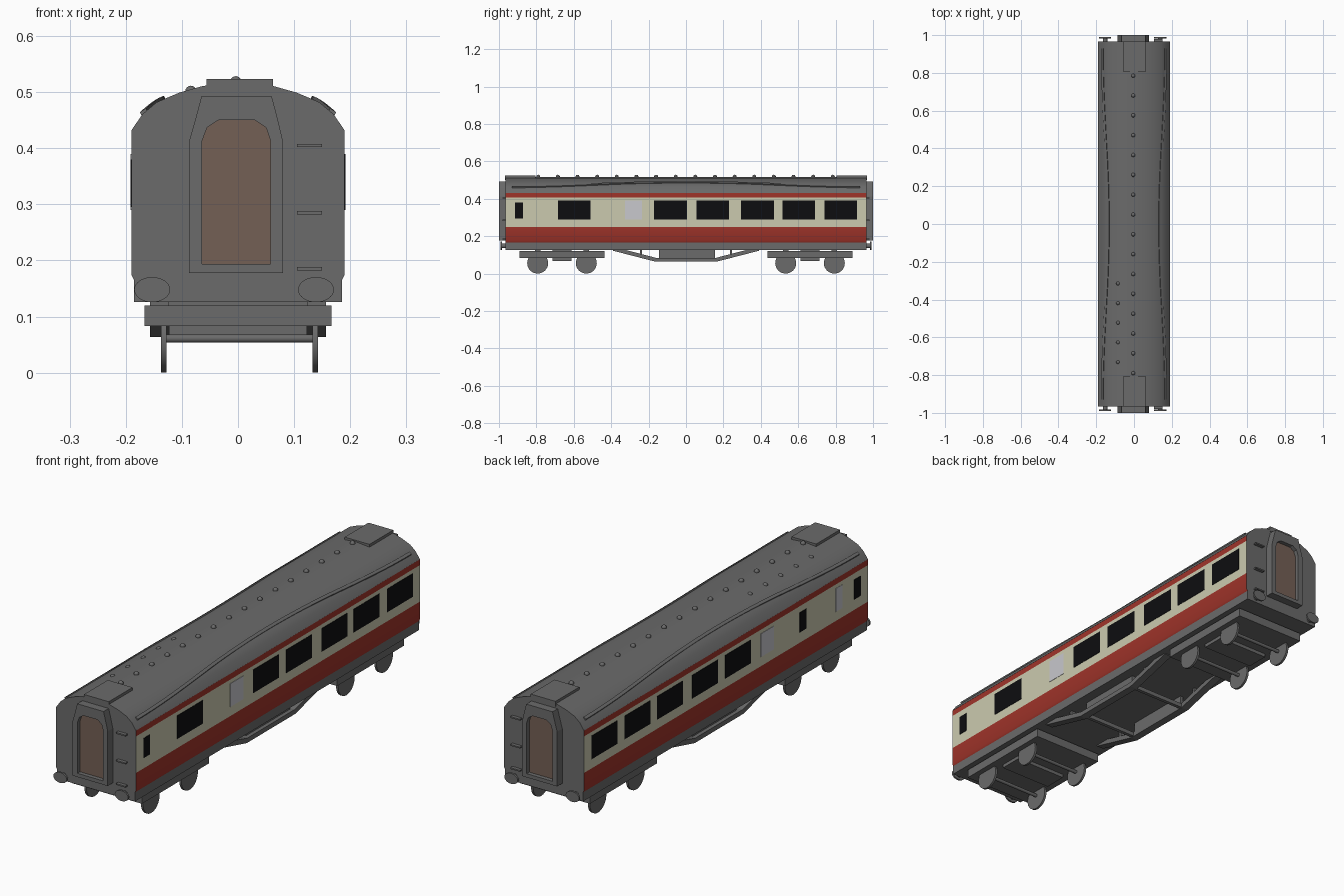
import bpy, bmesh, math
from mathutils import Matrix

if "Cube" in bpy.data.objects:
    bpy.data.objects.remove(bpy.data.objects["Cube"])


def material(name, rgb):
    m = bpy.data.materials.new(name)
    m.diffuse_color = (*rgb, 1)
    m.use_nodes = True
    m.node_tree.nodes["Principled BSDF"].inputs["Base Color"].default_value = m.diffuse_color
    return m


GREY = material("dark grey", (0.145, 0.145, 0.145))
RED = material("crimson", (0.35, 0.034, 0.023))
CREAM = material("cream", (0.60, 0.59, 0.43))
GLASS = material("black glass", (0.004, 0.004, 0.005))
FROST = material("frosted glass", (0.58, 0.58, 0.61))
BROWN = material("brown", (0.175, 0.116, 0.09))


def finish(name, bm, mats, smooth=False):
    bmesh.ops.recalc_face_normals(bm, faces=bm.faces)
    me = bpy.data.meshes.new(name)
    bm.to_mesh(me)
    bm.free()
    for m in mats:
        me.materials.append(m)
    ob = bpy.data.objects.new(name, me)
    bpy.context.collection.objects.link(ob)
    if smooth:
        bpy.ops.object.select_all(action='DESELECT')
        ob.select_set(True)
        bpy.context.view_layer.objects.active = ob
        bpy.ops.object.shade_smooth_by_angle(angle=math.radians(32))
    return ob


def box(name, x, y, z, mat=GREY):
    bm = bmesh.new()
    bmesh.ops.create_cube(bm, size=1)
    for v in bm.verts:
        v.co = [r[0] + (c + 0.5) * (r[1] - r[0]) for c, r in zip(v.co, (x, y, z))]
    return finish(name, bm, [mat])


def loft(bm, loops, caps=True, closed=False):
    rows = [[bm.verts.new(p) for p in loop] for loop in loops]
    n = len(rows[0])
    pairs = list(zip(rows, rows[1:])) + ([(rows[-1], rows[0])] if closed else [])
    for a, b in pairs:
        for i in range(n):
            bm.faces.new((a[i], a[(i + 1) % n], b[(i + 1) % n], b[i]))
    if caps:
        bm.faces.new(rows[0])
        bm.faces.new(rows[-1])


def prism(name, pts, axis, a, b, mat=GREY):
    bm = bmesh.new()
    place = (lambda p, t: (t, *p)) if axis == 'X' else (lambda p, t: (p[0], t, p[1]))
    loft(bm, [[place(p, t) for p in pts] for t in (a, b)])
    return finish(name, bm, [mat])


def cylinder(name, centre, r, depth, axis, scale=(1, 1, 1), segments=32):
    bm = bmesh.new()
    bmesh.ops.create_cone(bm, cap_ends=True, segments=segments, radius1=r, radius2=r, depth=depth)
    rot = Matrix.Rotation(math.pi / 2, 4, 'Y' if axis == 'X' else 'X')
    bm.transform(Matrix.Translation(centre) @ Matrix.Diagonal((*scale, 1)) @ rot)
    return finish(name, bm, [GREY], True)


# Body shell: one cross-section, side faces coloured by height
ROOF = [(0.19, 0.432), (0.17, 0.461), (0.145, 0.482), (0.105, 0.499), (0.0625, 0.511), (0, 0.517)]
half = [(0.185, 0.165), (0.19, 0.174), (0.19, 0.25), (0.19, 0.407)] + ROOF
section = half + [(-x, z) for x, z in half[-2::-1]]
body = prism("coach_body", section, 'Y', -0.965, 0.965)
body.data.materials.append(RED)
body.data.materials.append(CREAM)
for f in body.data.polygons:
    if abs(f.normal.x) > 0.8 and f.center.z < 0.432:
        f.material_index = 2 if 0.25 < f.center.z < 0.407 else 1
bpy.context.view_layer.objects.active = body
body.select_set(True)
bpy.ops.object.shade_smooth_by_angle(angle=math.radians(32))
body.select_set(False)

# Windows: (y start, y end, kind) for each side
saloon = [(-0.17, 0.005), (0.055, 0.23), (0.295, 0.47), (0.515, 0.69), (0.74, 0.915)]
common = [(a, b, "window") for a, b in saloon] + [(-0.325, -0.235, "frosted"), (-0.915, -0.872, "small")]
sides = {1: common + [(-0.685, -0.51, "window")],
         -1: common + [(-0.545, -0.5, "small"), (-0.79, -0.745, "frosted")]}
for s, panes in sides.items():
    for a, b, kind in panes:
        z = (0.295, 0.38) if kind == "small" else (0.29, 0.39)
        x = sorted((s * 0.188, s * 0.1915))
        box(kind + "_pane", x, (a, b), z, FROST if kind == "frosted" else GLASS)


def roof_z(x):
    for (x0, z0), (x1, z1) in zip(ROOF, ROOF[1:]):
        if x1 <= x <= x0:
            return z0 + (z1 - z0) * (x0 - x) / (x0 - x1)


# Curved rain strips on the roof
for s in (1, -1):
    loops = []
    for i in range(33):
        y = -0.93 + 1.86 * i / 32
        x = 0.166 - 0.032 * 0.5 * (1 + math.cos(math.pi * y / 0.93))
        z = roof_z(x)
        loops.append([(s * (x + dx), y, z + dz) for dx, dz in
                      ((-0.006, -0.002), (0.005, -0.008), (0.009, 0), (-0.002, 0.007))])
    bm = bmesh.new()
    loft(bm, loops)
    finish("rain_strip", bm, [GREY])

# Domed roof vents
vents = [(-0.004, 0.785 - 0.105 * i, 0.518) for i in range(16)]
vents += [(-0.084, -0.315 - 0.104 * i, 0.501) for i in range(5)]
bm = bmesh.new()
for v in vents:
    bmesh.ops.create_uvsphere(bm, u_segments=14, v_segments=8, radius=0.0105,
                              matrix=Matrix.Translation(v))
finish("roof_vents", bm, [GREY], True)

# Both ends: gangway, door, roof plate, buffers and rungs
outer = [(-0.087, 0.178), (-0.087, 0.413), (-0.075, 0.455), (-0.065, 0.493),
         (0.06, 0.493), (0.07, 0.455), (0.08, 0.413), (0.08, 0.178)]
inner = [(-0.064, 0.194), (-0.064, 0.413), (-0.055, 0.437), (-0.035, 0.45),
         (0.03, 0.45), (0.05, 0.437), (0.058, 0.413), (0.058, 0.194)]
for s in (-1, 1):
    bm = bmesh.new()
    near, far = s * 0.96, s * 1.0
    loft(bm, [[(x, y, z) for x, z in p] for p, y in
              ((outer, near), (outer, far), (inner, far), (inner, near))], caps=False, closed=True)
    finish("gangway_frame", bm, [GREY])
    prism("gangway_door", inner, 'Y', s * 0.962, s * 0.982, BROWN)
    box("roof_end_plate", (-0.056, 0.062), sorted((s * 0.805, s * 0.967)), (0.5, 0.523))
    for x in (-0.153, 0.139):
        cylinder("buffer_head", (x, s * 0.987, 0.148), 0.032, 0.008, 'Y', (1, 1, 0.7))
        cylinder("buffer_shaft", (x, s * 0.972, 0.148), 0.012, 0.03, 'Y', segments=16)
    for z in (0.405, 0.285, 0.185):
        box("end_rung", (0.105, 0.15), sorted((s * 0.96, s * 0.98)), (z - 0.003, z + 0.003))

# Underframe
box("underframe", (-0.185, 0.185), (-0.965, 0.965), (0.126, 0.168))

# Bogies with axles and wheels
for s in (-1, 1):
    c = s * 0.663
    box("bogie_frame", (-0.167, 0.167), (c - 0.228, c + 0.228), (0.083, 0.12))
    box("bogie_bolster", (-0.123, 0.123), (c - 0.05, c + 0.05), (0.068, 0.128))
    for d in (-0.13, 0.13):
        for x in (-0.132, 0.138):
            cylinder("wheel", (x, c + d, 0.056), 0.056, 0.01, 'X')
        cylinder("axle", (0.003, c + d, 0.061), 0.0075, 0.27, 'X', segments=12)
        for x in (-0.14, 0.14):
            box("bogie_pad", (x - 0.017, x + 0.017), (c + d - 0.015, c + d + 0.015), (0.118, 0.128))

# Trusses with cross members and side panels between the bogies
top = [(-0.33, 0.128), (-0.16, 0.084), (0.16, 0.084), (0.33, 0.128)]
bottom = [(0.39, 0.128), (0.39, 0.122), (0.165, 0.064), (-0.165, 0.064), (-0.39, 0.122), (-0.39, 0.128)]
for s in (-1, 1):
    prism("truss", top + bottom, 'X', s * 0.123, s * 0.157)
    box("underframe_panel", sorted((s * 0.125, s * 0.14)), (-0.145, 0.155), (0.08, 0.128))
    box("truss_cross_member", (-0.125, 0.125), sorted((s * 0.15, s * 0.165)), (0.066, 0.084))
    for y in (-0.24, 0.24):
        box("truss_post", sorted((s * 0.125, s * 0.145)), (y - 0.006, y + 0.006), (0.095, 0.128))
